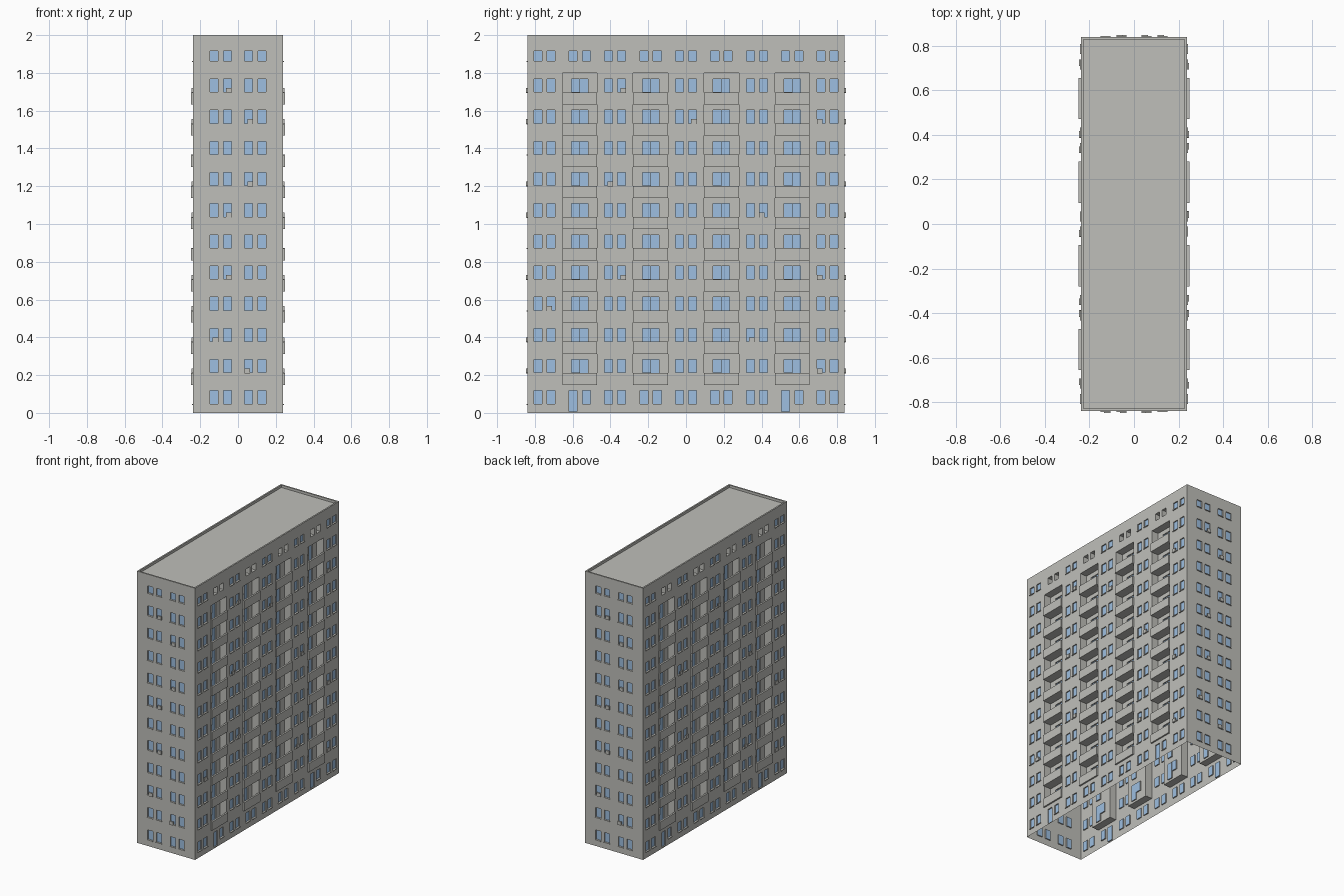
import bpy, bmesh, math

if "Cube" in bpy.data.objects:
    bpy.data.objects.remove(bpy.data.objects["Cube"])

HX, HY, TOP = 0.237, 0.838, 2.0      # half width, half length, height
PITCH, FLOORS = 0.165, 12
REVEAL, DEPTH = 0.008, 0.055         # window recess, loggia recess
WIN = 0.0215                         # half window width


def material(name, rgb):
    m = bpy.data.materials.new(name)
    m.diffuse_color = (*rgb, 1)
    m.use_nodes = True
    m.node_tree.nodes["Principled BSDF"].inputs["Base Color"].default_value = m.diffuse_color
    return m


CONCRETE = material("concrete grey", (0.52, 0.52, 0.49))
GLASS = material("window blue", (0.34, 0.52, 0.75))


class Part:
    """Mesh drawn in facade coordinates: u right, z up, d outwards."""

    def __init__(self, name, angle, mats):
        self.name, self.mats, self.bm = name, mats, bmesh.new()
        self.c, self.s = round(math.cos(angle)), round(math.sin(angle))

    def face(self, pts, mat=0):
        vs = [self.bm.verts.new((u * self.c + d * self.s, u * self.s - d * self.c, z))
              for u, z, d in pts]
        self.bm.faces.new(vs).material_index = mat

    def panel(self, u0, u1, z0, z1, d, mat=0):
        self.face([(u0, z0, d), (u1, z0, d), (u1, z1, d), (u0, z1, d)], mat)

    def reveal(self, u0, u1, z0, z1, d, depth):
        b = d - depth
        self.face([(u0, z0, d), (u1, z0, d), (u1, z0, b), (u0, z0, b)])
        self.face([(u0, z1, b), (u1, z1, b), (u1, z1, d), (u0, z1, d)])
        self.face([(u0, z0, d), (u0, z0, b), (u0, z1, b), (u0, z1, d)])
        self.face([(u1, z0, b), (u1, z0, d), (u1, z1, d), (u1, z1, b)])

    def box(self, u0, u1, z0, z1, d0, d1):
        self.panel(u0, u1, z0, z1, d1)
        self.face([(u1, z0, d0), (u0, z0, d0), (u0, z1, d0), (u1, z1, d0)])
        self.face([(u0, z0, d0), (u1, z0, d0), (u1, z0, d1), (u0, z0, d1)])
        self.face([(u0, z1, d1), (u1, z1, d1), (u1, z1, d0), (u0, z1, d0)])
        self.face([(u0, z0, d0), (u0, z0, d1), (u0, z1, d1), (u0, z1, d0)])
        self.face([(u1, z0, d1), (u1, z0, d0), (u1, z1, d0), (u1, z1, d1)])

    def wall(self, u0, u1, z0, z1, d, windows, openings=(), deep=()):
        """Wall panel with recessed glass windows and deep openings."""
        holes = list(windows) + list(openings) + list(deep)
        us = sorted({u0, u1} | {h[i] for h in holes for i in (0, 1)})
        zs = sorted({z0, z1} | {h[i] for h in holes for i in (2, 3)})
        for a, b in zip(us, us[1:]):
            start = None
            for lo, hi in zip(zs, zs[1:]):
                mu, mz = (a + b) / 2, (lo + hi) / 2
                solid = not any(h[0] < mu < h[1] and h[2] < mz < h[3] for h in holes)
                if solid and start is None:
                    start = lo
                if start is not None and (not solid or hi == z1):
                    self.panel(a, b, start, hi if solid else lo, d)
                    start = None
        for group, depth in ((windows, REVEAL), (deep, DEPTH)):
            for w in group:
                self.reveal(*w, d, depth)
                self.panel(*w, d - depth, 1)
        for o in openings:
            self.reveal(*o, d, DEPTH)

    def finish(self):
        me = bpy.data.meshes.new(self.name)
        bmesh.ops.remove_doubles(self.bm, verts=self.bm.verts, dist=1e-5)
        self.bm.to_mesh(me)
        self.bm.free()
        for m in self.mats:
            me.materials.append(m)
        bpy.context.collection.objects.link(bpy.data.objects.new(self.name, me))


def window(u, k):
    z = round(0.048 + PITCH * k, 5)
    h = 0.07 if k < FLOORS - 1 else 0.052
    return (round(u - WIN, 5), round(u + WIN, 5), z, round(z + h, 5))


def trim(name, angle, windows, units, d):
    # thin ledge below every window
    sills = Part(name + "_window_sills", angle, [CONCRETE])
    for u0, u1, z0, z1 in windows:
        if z0 > 0.02:
            sills.box(u0 - 0.001, u1 + 0.001, z0 - 0.005, z0, d, d + 0.006)
    sills.finish()
    # cooling boxes hung in front of some windows
    boxes = Part(name + "_cooling_units", angle, [CONCRETE])
    for u, k, side in units:
        z = 0.048 + PITCH * k
        c = u + side * 0.008
        boxes.box(c - 0.015, c + 0.015, z - 0.004, z + 0.022, d, d + 0.009)
    boxes.finish()


def long_side(name, angle):
    columns = [c * 0.375 + s * 0.0345 for c in range(-2, 3) for s in (-1, 1)]
    windows = [window(u, k) for u in columns for k in range(FLOORS)]
    bays = (-0.5625, -0.1875, 0.1875, 0.5625)
    deep = []
    for b in bays:
        for s in (-1, 1):
            w = window(b + s * 0.0355, 0)
            if abs(b) > 0.5 and s < 0:         # entrance doors
                w = (w[0], w[1], 0.008, w[3])
            windows.append(w)
            deep.append(window(b + s * 0.0355, FLOORS - 1))
    wall = Part(name + "_wall", angle, [CONCRETE, GLASS])
    openings = [(b - 0.092, b + 0.092, 0.15, 1.80) for b in bays]
    wall.wall(-HY, HY, 0, TOP, HX, windows, openings, deep)
    # loggia back walls with a window and a balcony door per floor
    for o, b in zip(openings, bays):
        inner = []
        for k in range(1, 11):
            w, door = window(b - 0.0225, k), window(b + 0.0225, k)
            inner += [w, (door[0], door[1], round(door[2] - 0.05, 5), door[3])]
        wall.wall(*o, HX - DEPTH, inner)
    wall.finish()
    # balcony floors and parapets
    balcony = Part(name + "_balconies", angle, [CONCRETE])
    for b in bays:
        for k in range(10):
            z = 0.148 + PITCH * k
            balcony.box(b - 0.0915, b + 0.0915, z, z + 0.010, HX - DEPTH, HX)
            balcony.box(b - 0.0925, b + 0.0925, z, z + 0.064, HX - 0.002, HX + 0.011)
    balcony.finish()
    c = {i: i * 0.375 for i in range(-2, 3)}
    L, R = -0.0345, 0.0345
    units = [(c[-1] + R, 10, 1), (c[0] + R, 9, 1), (c[2] + L, 9, -1), (c[-1] + L, 7, 1),
             (c[1] + R, 6, -1), (c[-1] + R, 4, 1), (c[2] + L, 4, -1), (c[-2] + R, 3, -1),
             (c[1] + L, 2, 1), (c[2] + L, 1, -1)]
    trim(name, angle, windows, units, HX)


def end_side(name, angle):
    us = [c + s * 0.0355 for c in (-0.092, 0.092) for s in (-1, 1)]
    windows = [window(u, k) for u in us for k in range(FLOORS)]
    wall = Part(name + "_wall", angle, [CONCRETE, GLASS])
    wall.wall(-HX, HX, 0, TOP, HY, windows)
    wall.finish()
    units = [(us[1], 10, 1), (us[2], 9, 1), (us[2], 7, 1), (us[1], 6, 1),
             (us[1], 4, 1), (us[0], 2, 1), (us[2], 1, -1)]
    trim(name, angle, windows, units, HY)


end_side("front", 0)
long_side("right", math.pi / 2)
end_side("back", math.pi)
long_side("left", -math.pi / 2)

# sunken roof with a narrow rim
bm = bmesh.new()
loops = [[bm.verts.new((x * (HX - t), y * (HY - t), z))
          for x, y in ((-1, -1), (1, -1), (1, 1), (-1, 1))]
         for t, z in ((0, TOP), (0.011, TOP), (0.011, TOP - 0.018))]
for outer, inner in zip(loops, loops[1:]):
    for i in range(4):
        j = (i + 1) % 4
        bm.faces.new((outer[i], outer[j], inner[j], inner[i]))
bm.faces.new(loops[2])
me = bpy.data.meshes.new("roof")
bm.to_mesh(me)
bm.free()
me.materials.append(CONCRETE)
bpy.context.collection.objects.link(bpy.data.objects.new("roof", me))
